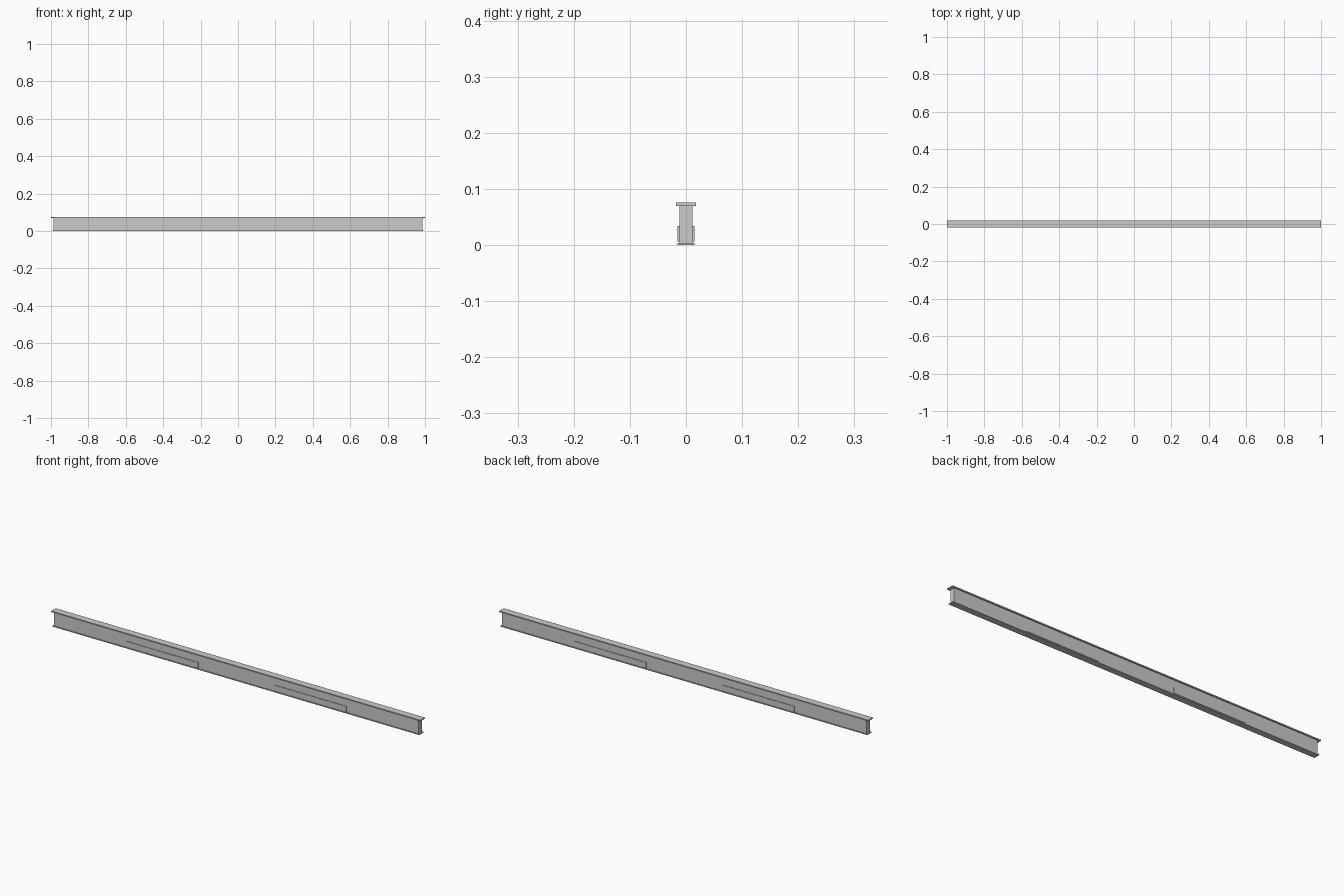
import bpy
import bmesh

if "Cube" in bpy.data.objects:
    bpy.data.objects.remove(bpy.data.objects["Cube"])


def box(name, x, y, z):
    """Box from (min, max) ranges."""
    bm = bmesh.new()
    bmesh.ops.create_cube(bm, size=1)
    for v in bm.verts:
        for i, (lo, hi) in enumerate((x, y, z)):
            v.co[i] = lo if v.co[i] < 0 else hi
    mesh = bpy.data.meshes.new(name)
    bm.to_mesh(mesh)
    bm.free()
    obj = bpy.data.objects.new(name, mesh)
    bpy.context.collection.objects.link(obj)
    return obj


# Main beam between the two flanges
box("beam_body", (-0.987, 0.987), (-0.012, 0.012), (0.003, 0.07))

# Wide cap on top, thin strip underneath
box("top_cap", (-1, 1), (-0.0175, 0.0175), (0.07, 0.0755))
box("bottom_strip", (-0.993, 0.993), (-0.0155, 0.0155), (0, 0.004))

# Thin raised panels, two on each long side
for side, s in (("front", -1), ("back", 1)):
    for end, cx in (("left", -0.4), ("right", 0.4)):
        y = sorted((s * 0.011, s * 0.0148))
        box(f"{side}_{end}_panel", (cx - 0.195, cx + 0.195), y, (0.006, 0.034))
